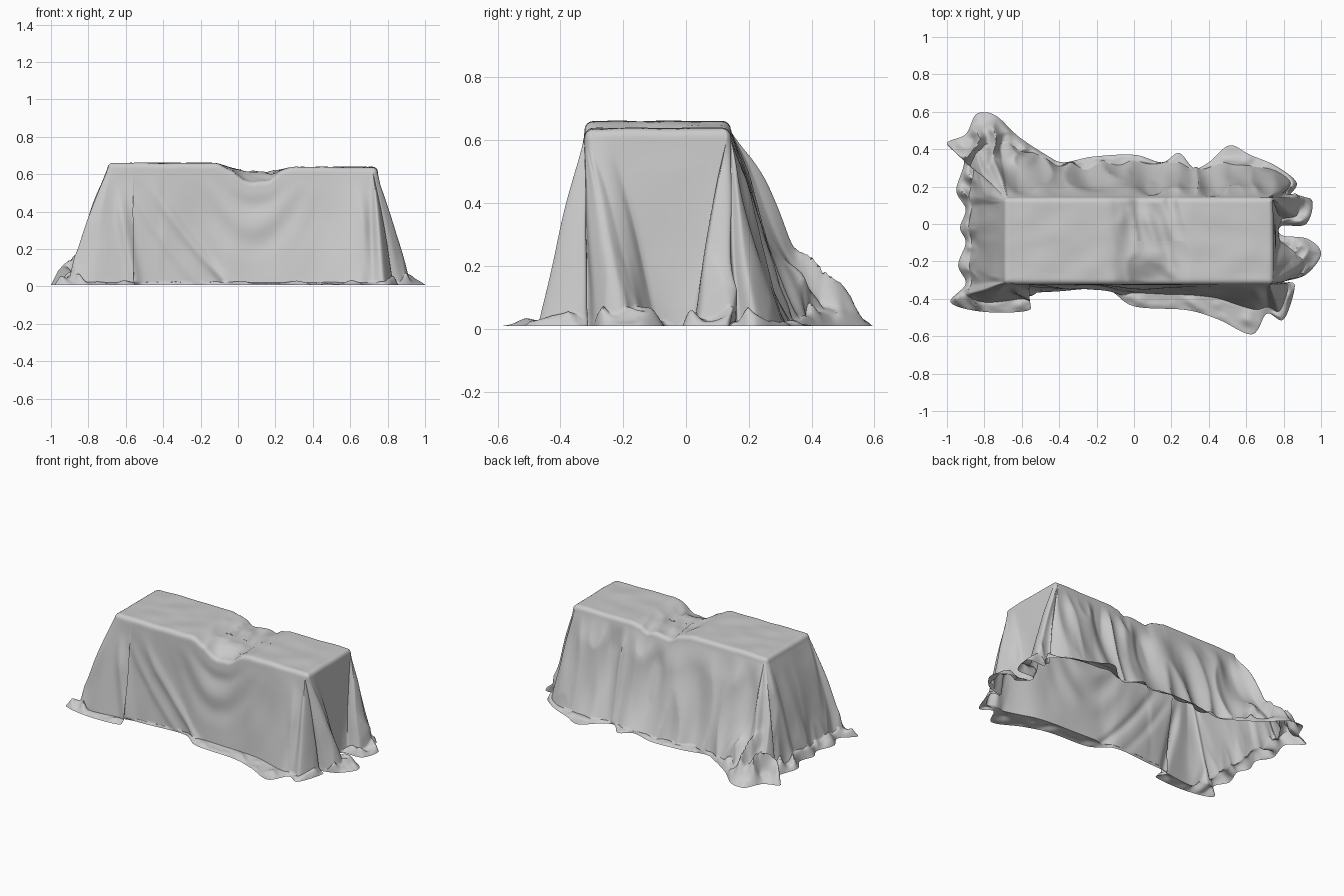
import bpy, bmesh, math
from mathutils import Vector, noise

if "Cube" in bpy.data.objects:
    bpy.data.objects.remove(bpy.data.objects["Cube"])

# Hem outline on the floor, counterclockwise: x, y, fraction of the spread reached before the floor
HEM = [(-.40, -.36, .8), (-.15, -.35, .7), (0, -.44, .4), (.28, -.46, .4), (.45, -.51, .4),
       (.63, -.59, .5), (.71, -.48, .7), (.80, -.51, .75), (.86, -.33, .75), (.80, -.31, .8),
       (.92, -.27, .75), (1.0, -.16, .68), (.93, -.08, .65), (.79, -.06, .8), (.79, -.01, .8),
       (.92, .0, .68), (.95, .13, .7), (.83, .14, .8), (.87, .22, .75), (.76, .31, .75),
       (.62, .37, .65), (.51, .42, .6), (.40, .33, .8), (.32, .30, .9), (.24, .38, .8),
       (.15, .33, .9), (0, .37, .8), (-.22, .36, .8), (-.38, .33, .9), (-.47, .37, .85),
       (-.62, .47, .75), (-.74, .58, .7), (-.84, .59, .68), (-.90, .48, .68), (-1.0, .43, .62),
       (-.91, .34, .75), (-.95, .18, .75), (-.90, .08, .85), (-.93, -.02, .8), (-.90, -.10, .85),
       (-.94, -.22, .75), (-.90, -.32, .85), (-.98, -.42, .7), (-.80, -.47, .65),
       (-.56, -.46, .5), (-.58, -.38, .8)]
X0, X1, Y0, Y1, R = -.67, .72, -.295, .115, .028
SUB, TOP, ARC, SIDE, FLOOR = 12, 18, 4, 44, 14


def clamp(v, a, b):
    return max(a, min(b, v))


def smooth(a, b, v):
    t = clamp((v - a) / (b - a), 0, 1)
    return t * t * (3 - 2 * t)


def spline(a, b, c, d, t):
    return .5 * (2 * b + (c - a) * t + (2 * a - 5 * b + 4 * c - d) * t * t
                 + (3 * b - a - 3 * c + d) * t ** 3)


def ridge(x, y, z):
    # Sharp crease noise, 0..1
    return 1 - min(1, 2.2 * abs(noise.noise(Vector((x, y, z)))))


def top_height(x, y):
    # Two plateaus with a sagging gap between them, deepest at the front
    base = .66 - .022 * smooth(-.1, .3, x)
    gap = smooth(-.14, .03, x) * (1 - smooth(.14, .31, x))
    depth = .06 + .06 * smooth(-.14, -.33, y) * math.exp(-((x - .08) / .12) ** 2)
    crease = .03 * gap * ridge(x * 11 + y * 3, y * 5, 1)
    return base - gap * depth + crease + .005 * noise.noise(Vector((x * 7, y * 9, 4)))


def rim_anchor(h):
    # Nearest point on the supporting block; end folds are gathered to its corners
    x, y = h[0], h[1]
    if x > .76:
        y = -.035 + (y + .035) * 8
    elif x < -.76:
        y = -.06 + (y + .06) * 1.35
    c = Vector((clamp(x, X0, X1), clamp(y, Y0, Y1)))
    return c, (Vector((x, y)) - c).normalized()


def fold(u, x, z, n, s):
    # Outward displacement: swags on the front, creased pleats on the back
    front, back = max(0, -n.y), max(0, n.y)
    d = .006 * noise.noise(Vector((u * 1.3, z * 4, 2))) * smooth(0, .2, s)
    w = math.exp(-((x - .08) / .2) ** 2) * smooth(.05, .25, s) * smooth(.9, .4, s)
    d += front * w * .009 * math.sin(2 * math.pi * (z - 4 * (x - .08) ** 2) / .26)
    for xa, xb, amp in ((-.64, -.55, .022), (-.48, -.06, .016), (-.60, -.22, .008), (.66, .71, .015)):
        line = xa + (xb - xa) * s ** 1.4
        d += front * amp * math.exp(-((x - line) / .03) ** 2) * smooth(.05, .5, s)
    d += back * (.045 * ridge(x * 6, z * 1.6, 8) - .022) * smooth(0, .3, s)
    return d


def heap(q, f):
    # Bunched cloth: a large pile at the back left, small ones at both ends
    pile = math.exp(-((q.x + .80) / .2) ** 2 - ((q.y - .43) / .16) ** 2)
    ends = smooth(.76, .86, abs(q.x)) * (1 - pile)
    r = ridge(q.x * 8, q.y * 8, 3)
    return f * (pile * (.06 + .12 * r) + ends * .05 * r)


def column(i, t):
    n = len(HEM)
    p = [HEM[(i + k) % n] for k in (-1, 0, 1, 2)]
    hx, hy, k = (spline(*(q[a] for q in p), t) for a in range(3))
    hem = Vector((clamp(hx, -1, 1), clamp(hy, -.595, .595)))
    (ca, na), (cb, nb) = rim_anchor(p[1]), rim_anchor(p[2])
    c, nrm = ca.lerp(cb, t), na.lerp(nb, t).normalized()
    u = i + t
    spine = Vector((clamp(c.x, -.5, .55), -.09))
    pts = []
    # Top
    for j in range(TOP):
        q = spine.lerp(c, j / TOP)
        pts.append((q.x, q.y, top_height(q.x, q.y)))
    # Rounded edge
    h = top_height(c.x, c.y)
    for j in range(ARC):
        a = math.pi / 2 * j / ARC
        q = c + nrm * R * math.sin(a)
        pts.append((q.x, q.y, h - R * (1 - math.cos(a))))
    # Hanging side, bulging a little at the ends
    rim = c + nrm * R
    foot = .022
    bulge = .14 * smooth(.7, .85, abs(hem.x))
    for j in range(SIDE):
        s = j / SIDE
        f = k * (.85 * s + .15 * s ** 3 + bulge * math.sin(math.pi * s))
        q = rim.lerp(hem, f)
        z = (h - R) * (1 - s) + foot * s
        q = q + nrm * fold(u, q.x, z, nrm, s)
        pts.append((q.x, q.y, z + heap(q, smooth(.5, 1, s))))
    # Cloth lying on the floor
    last = fold(u, rim.lerp(hem, k).x, foot, nrm, 1)
    for j in range(FLOOR + 1):
        g = j / FLOOR
        q = rim.lerp(hem, k + (1 - k) * g) + nrm * last * (1 - g)
        bump = noise.noise(Vector((q.x * 14, q.y * 14, 3)))
        z = foot * (1 - g) + .008 * g + heap(q, 1 - g * g)
        z += .022 * max(0, bump + .2) * math.sin(math.pi * g)
        pts.append((q.x, q.y, max(.004, z)))
    return pts


# Draped sheet, open underneath
bm = bmesh.new()
cols = [[bm.verts.new(p) for p in column(i, a / SUB)] for i in range(len(HEM)) for a in range(SUB)]
for a, b in zip(cols, cols[1:] + cols[:1]):
    for j in range(len(a) - 1):
        bm.faces.new((a[j], a[j + 1], b[j + 1], b[j]))
bmesh.ops.remove_doubles(bm, verts=bm.verts, dist=.0004)
bmesh.ops.recalc_face_normals(bm, faces=bm.faces)
if sum(f.normal.z * f.calc_area() for f in bm.faces) < 0:
    bmesh.ops.reverse_faces(bm, faces=bm.faces)
mesh = bpy.data.meshes.new("draped_cloth")
bm.to_mesh(mesh)
bm.free()
cloth = bpy.data.objects.new("draped_cloth", mesh)
bpy.context.collection.objects.link(cloth)
bpy.context.view_layer.objects.active = cloth
cloth.select_set(True)
bpy.ops.object.shade_smooth_by_angle(angle=math.radians(60))
